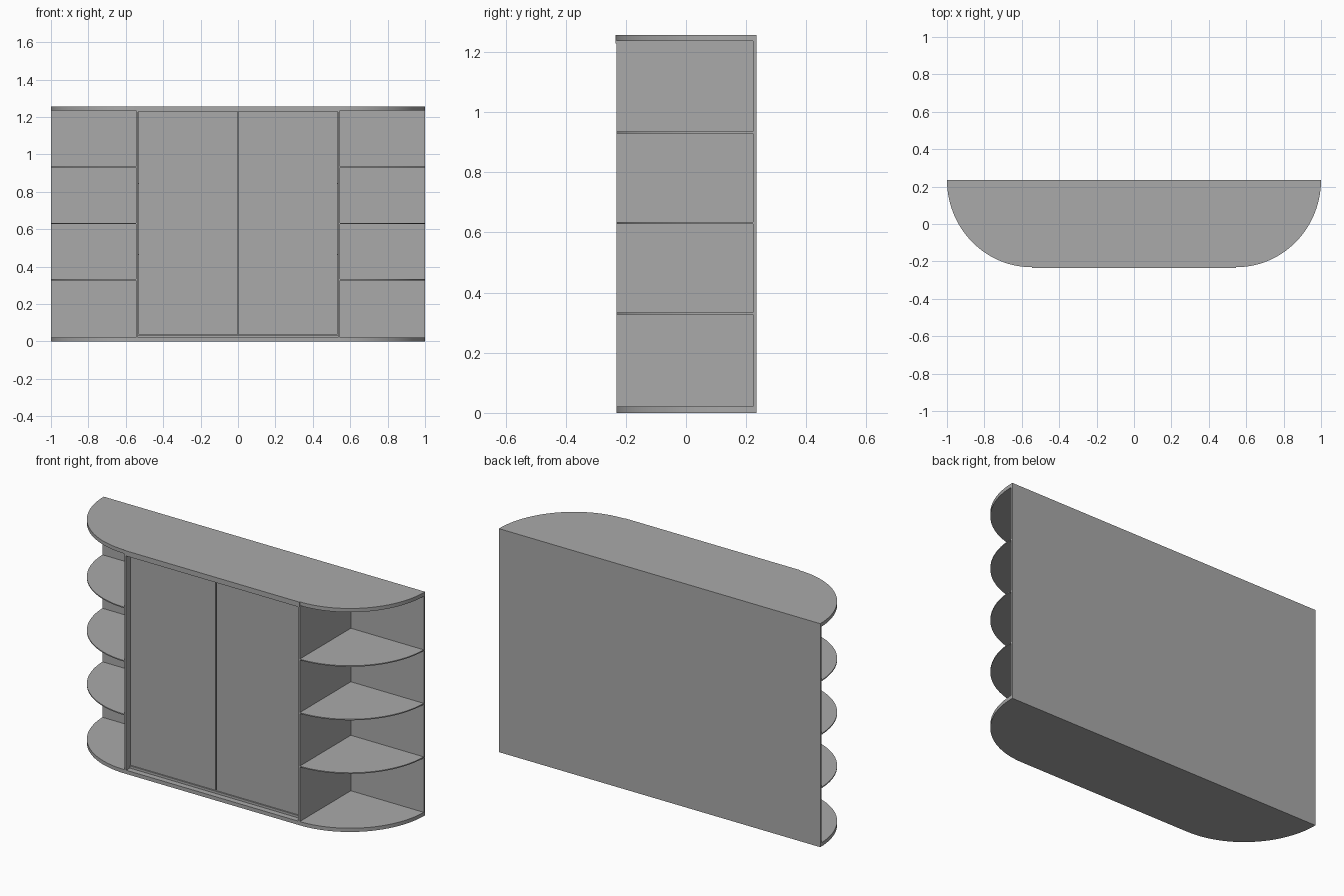
import bpy, bmesh, math

cube = bpy.data.objects.get("Cube")
if cube:
    bpy.data.objects.remove(cube, do_unlink=True)

grey = bpy.data.materials.new("plain grey")
grey.use_nodes = True
COLOUR = (0.4, 0.4, 0.4, 1)
grey.diffuse_color = COLOUR
grey.node_tree.nodes["Principled BSDF"].inputs["Base Color"].default_value = COLOUR

HEIGHT, BACK, FRONT = 1.257, 0.235, -0.231
SLAB, SIDE, PANEL = 0.021, 0.546, 0.012   # slab thickness, bay half width, board thickness


def finish(name, bm):
    bmesh.ops.recalc_face_normals(bm, faces=bm.faces)
    mesh = bpy.data.meshes.new(name)
    bm.to_mesh(mesh)
    bm.free()
    mesh.materials.append(grey)
    obj = bpy.data.objects.new(name, mesh)
    bpy.context.collection.objects.link(obj)
    bpy.ops.object.select_all(action='DESELECT')
    obj.select_set(True)
    bpy.context.view_layer.objects.active = obj
    bpy.ops.object.shade_smooth_by_angle(angle=math.radians(30))
    return obj


def box(name, x, y, z):
    bm = bmesh.new()
    bmesh.ops.create_cube(bm, size=1)
    for v in bm.verts:
        v.co = [r[0] if c < 0 else r[1] for c, r in zip(v.co, (x, y, z))]
    return finish(name, bm)


def board(name, outline, z0, z1):
    bm = bmesh.new()
    face = bm.faces.new([bm.verts.new((x, y, z0)) for x, y in outline])
    out = bmesh.ops.extrude_face_region(bm, geom=[face])
    for v in out["geom"]:
        if isinstance(v, bmesh.types.BMVert):
            v.co.z = z1
    return finish(name, bm)


def arc(side, back):
    """Quarter round from the back corner to the front of the bay."""
    steps = 28
    pts = []
    for i in range(steps + 1):
        a = math.pi / 2 * i / steps
        pts.append((side * (SIDE + (1 - SIDE) * math.cos(a)),
                    BACK - (BACK - FRONT) * math.sin(a)))
    if back < BACK:
        pts = [(side, back)] + [p for p in pts if p[1] < back - 0.001]
    return pts


# Rounded top and bottom slabs
outline = arc(1, BACK) + arc(-1, BACK)[::-1]
board("bottom_slab", outline, 0, SLAB)
board("top_slab", outline, HEIGHT - SLAB, HEIGHT)

# Back panel and thin fascia over the doors
inner = BACK - PANEL
box("back_panel", (-1, 1), (inner, BACK), (SLAB, HEIGHT - SLAB))
box("top_fascia", (-SIDE, SIDE), (-0.235, FRONT), (1.228, HEIGHT))

# End walls of the bay and the open quarter-round shelves
for side, word in ((-1, "right"), (1, "left")):
    xs = sorted((side * SIDE, side * (SIDE - PANEL)))
    box(word + "_divider", xs, (FRONT, inner), (SLAB, HEIGHT - SLAB))
    for n, z in enumerate((0.33, 0.631, 0.932)):
        corner = [(side * SIDE, inner)]
        board(f"{word}_open_shelf_{n + 1}", arc(side, inner) + corner, z - 0.003, z + 0.003)

# Door rails
wall = SIDE - PANEL
door_front = FRONT + 0.036
box("bottom_rail", (-wall, wall), (door_front - 0.004, door_front + 0.03), (SLAB, 0.034))
box("top_rail", (-wall, wall), (FRONT, door_front + 0.03), (1.228, HEIGHT - SLAB))

# Two doors with a narrow gap, and the boards behind them
for side, word in ((-1, "right"), (1, "left")):
    xs = sorted((side * 0.004, side * (wall - 0.002)))
    box(word + "_door", xs, (door_front, door_front + PANEL), (0.036, 1.227))
box("centre_wall", (-0.006, 0.006), (door_front + 0.02, inner), (SLAB, HEIGHT - SLAB))
for n, z in enumerate((0.465, 0.845)):
    box(f"inner_shelf_{n + 1}", (-wall, wall), (door_front + 0.02, inner), (z - 0.003, z + 0.003))
